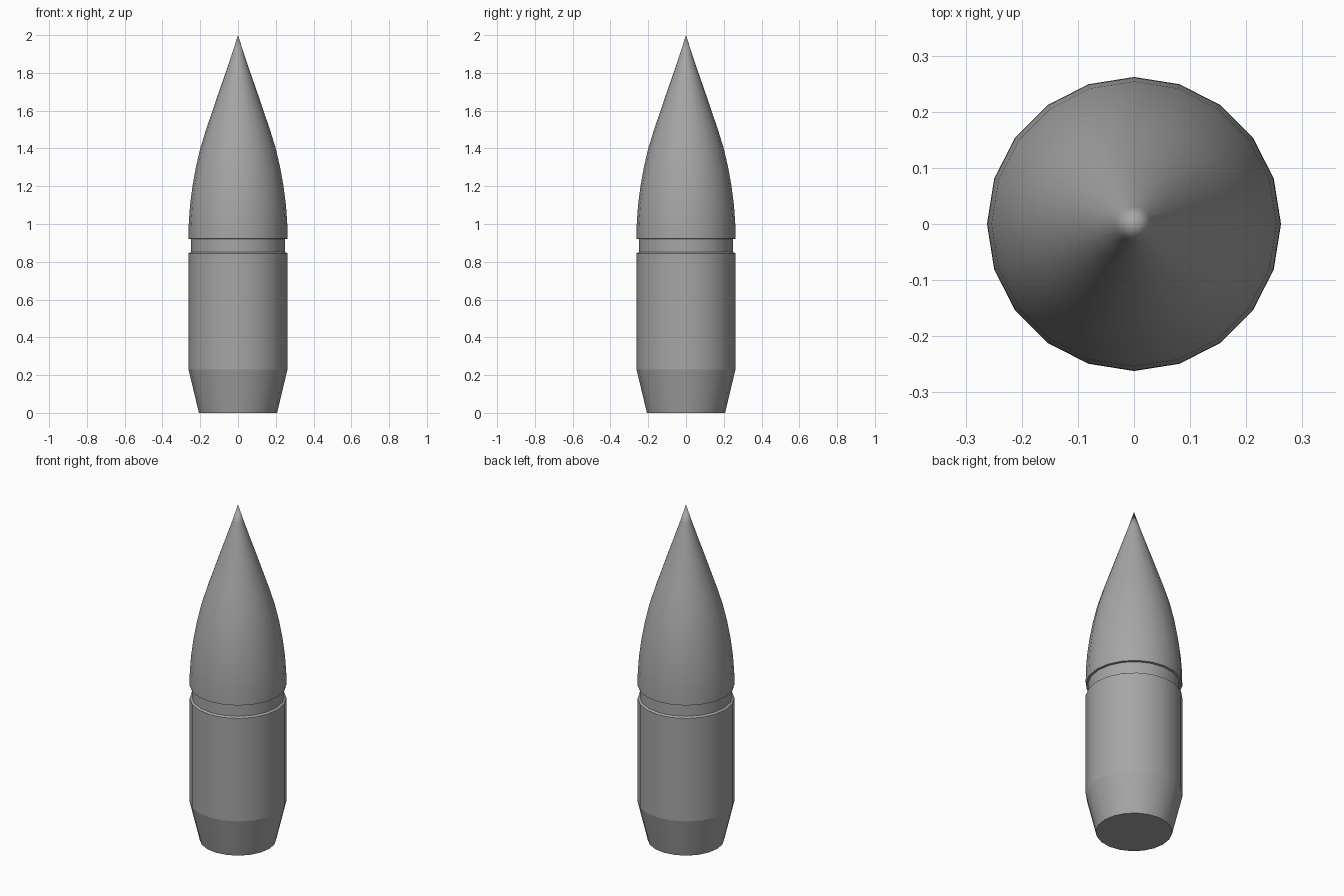
import bpy, bmesh, math

cube = bpy.data.objects.get("Cube")
if cube:
    bpy.data.objects.remove(cube)

SIDES = 20

# Plain grey metal
grey = bpy.data.materials.new("grey metal")
grey.use_nodes = True
colour = (0.38, 0.38, 0.38, 1)
grey.diffuse_color = colour
grey.node_tree.nodes["Principled BSDF"].inputs["Base Color"].default_value = colour


def lathe(name, profile, crease=10):
    """Turn a (radius, height) profile around z, capping open ends."""
    bm = bmesh.new()
    rings = []
    for r, z in profile:
        count = SIDES if r > 0 else 1
        rings.append([bm.verts.new((r * math.cos(math.tau * i / SIDES),
                                    r * math.sin(math.tau * i / SIDES), z))
                      for i in range(count)])
    for low, high in zip(rings, rings[1:]):
        for i in range(SIDES):
            j = (i + 1) % SIDES
            if len(high) == 1:
                bm.faces.new((low[i], low[j], high[0]))
            else:
                bm.faces.new((low[i], low[j], high[j], high[i]))
    for ring in (rings[0], rings[-1]):
        if len(ring) > 1:
            bm.faces.new(ring)
    bmesh.ops.recalc_face_normals(bm, faces=bm.faces)
    for f in bm.faces:
        f.smooth = True
    # Keep ring edges sharp where the profile turns hard
    for e in bm.edges:
        a, b = e.verts
        level = abs(a.co.z - b.co.z) < 1e-5
        if level and e.calc_face_angle(0) > math.radians(crease):
            e.smooth = False
    mesh = bpy.data.meshes.new(name)
    bm.to_mesh(mesh)
    bm.free()
    mesh.materials.append(grey)
    obj = bpy.data.objects.new(name, mesh)
    bpy.context.collection.objects.link(obj)
    return obj


# Body with tapered tail
lathe("body", [(0.207, 0), (0.262, 0.23), (0.262, 0.845), (0.25, 0.852)])

# Recessed groove band
lathe("groove", [(0.25, 0.852), (0.25, 0.92)])

# Curved pointed nose
lathe("nose", [(0.25, 0.92), (0.262, 0.922), (0.261, 1.0), (0.254, 1.1),
               (0.241, 1.2), (0.223, 1.3), (0.2, 1.4), (0.169, 1.5),
               (0.135, 1.6), (0.101, 1.7), (0.066, 1.8), (0.032, 1.9),
               (0, 2)])
